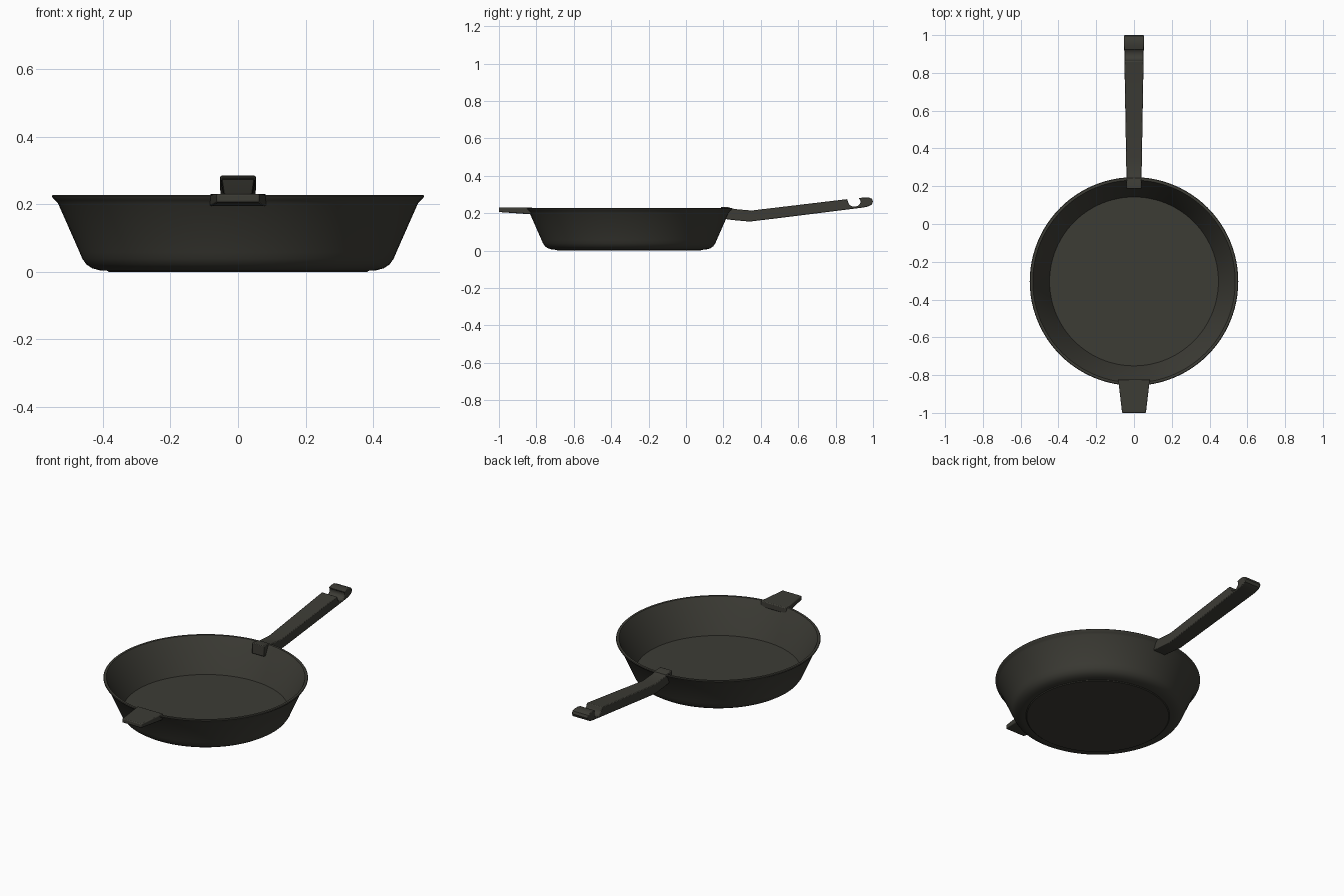
import bpy, bmesh, math

if "Cube" in bpy.data.objects:
    bpy.data.objects.remove(bpy.data.objects["Cube"])

iron = bpy.data.materials.new("cast iron")
iron.diffuse_color = (0.046, 0.045, 0.036, 1)
iron.use_nodes = True
iron.node_tree.nodes["Principled BSDF"].inputs["Base Color"].default_value = iron.diffuse_color


def finish(bm, name, angle):
    bmesh.ops.recalc_face_normals(bm, faces=bm.faces)
    me = bpy.data.meshes.new(name)
    bm.to_mesh(me)
    bm.free()
    me.materials.append(iron)
    ob = bpy.data.objects.new(name, me)
    bpy.context.collection.objects.link(ob)
    bpy.ops.object.select_all(action='DESELECT')
    ob.select_set(True)
    bpy.context.view_layer.objects.active = ob
    bpy.ops.object.shade_smooth_by_angle(angle=math.radians(angle))
    return ob


def lathe(name, profile, cy, n=96):
    """Revolve (radius, z) points; first and last are closed with discs."""
    bm = bmesh.new()
    rings = [[bm.verts.new((r * math.cos(2 * math.pi * i / n),
                            cy + r * math.sin(2 * math.pi * i / n), z))
              for i in range(n)] for r, z in profile]
    for a, b in zip(rings, rings[1:]):
        for i in range(n):
            j = (i + 1) % n
            bm.faces.new((a[i], a[j], b[j], b[i]))
    bm.faces.new(rings[0])
    bm.faces.new(rings[-1])
    return finish(bm, name, 35)


def side_slab(name, profile, half_width, bevel):
    """Extrude a (y, z) outline across x, with half width a linear function of y."""
    bm = bmesh.new()
    left, right = [[bm.verts.new((s * half_width(y), y, z)) for y, z in profile]
                   for s in (-1, 1)]
    n = len(profile)
    bm.faces.new(left)
    bm.faces.new(right)
    for i in range(n):
        j = (i + 1) % n
        bm.faces.new((left[i], left[j], right[j], right[i]))
    ob = finish(bm, name, 30)
    mod = ob.modifiers.new("edge bevel", 'BEVEL')
    mod.width = bevel
    mod.segments = 2
    mod.limit_method = 'ANGLE'
    mod.angle_limit = math.radians(50)
    return ob


# Pan: outer wall, flared rim, inner wall and floor
lathe("pan_bowl", [
    (0.383, 0.0), (0.388, 0.004), (0.41, 0.005), (0.432, 0.011), (0.449, 0.022),
    (0.461, 0.039), (0.469, 0.058), (0.533, 0.203), (0.541, 0.212), (0.549, 0.219),
    (0.552, 0.225), (0.549, 0.228), (0.536, 0.228), (0.532, 0.222),
    (0.447, 0.035)], -0.304)

# Long handle with an open hanging notch near its end
notch = [(0.9 + 0.033 * math.cos(math.radians(a)), 0.262 + 0.027 * math.sin(math.radians(a)))
         for a in range(190, 381, 19)]
side_slab("handle", [
    (0.186, 0.172), (0.186, 0.234), (0.225, 0.232), (0.26, 0.222), (0.35, 0.214),
    (0.862, 0.275)] + notch + [
    (0.922, 0.279), (0.945, 0.284), (0.975, 0.285), (0.994, 0.277), (1.0, 0.262),
    (0.993, 0.246), (0.972, 0.235), (0.94, 0.229),
    (0.45, 0.168), (0.34, 0.155), (0.25, 0.163)],
    lambda y: 0.039 + 0.014 * (y - 0.186) / 0.814, 0.004)

# Short front grip tab
side_slab("front_grip", [
    (-1.0, 0.206), (-1.0, 0.231), (-0.822, 0.231), (-0.822, 0.195), (-0.86, 0.196)],
    lambda y: 0.063 + 0.021 * (y + 1.0) / 0.178, 0.005)
